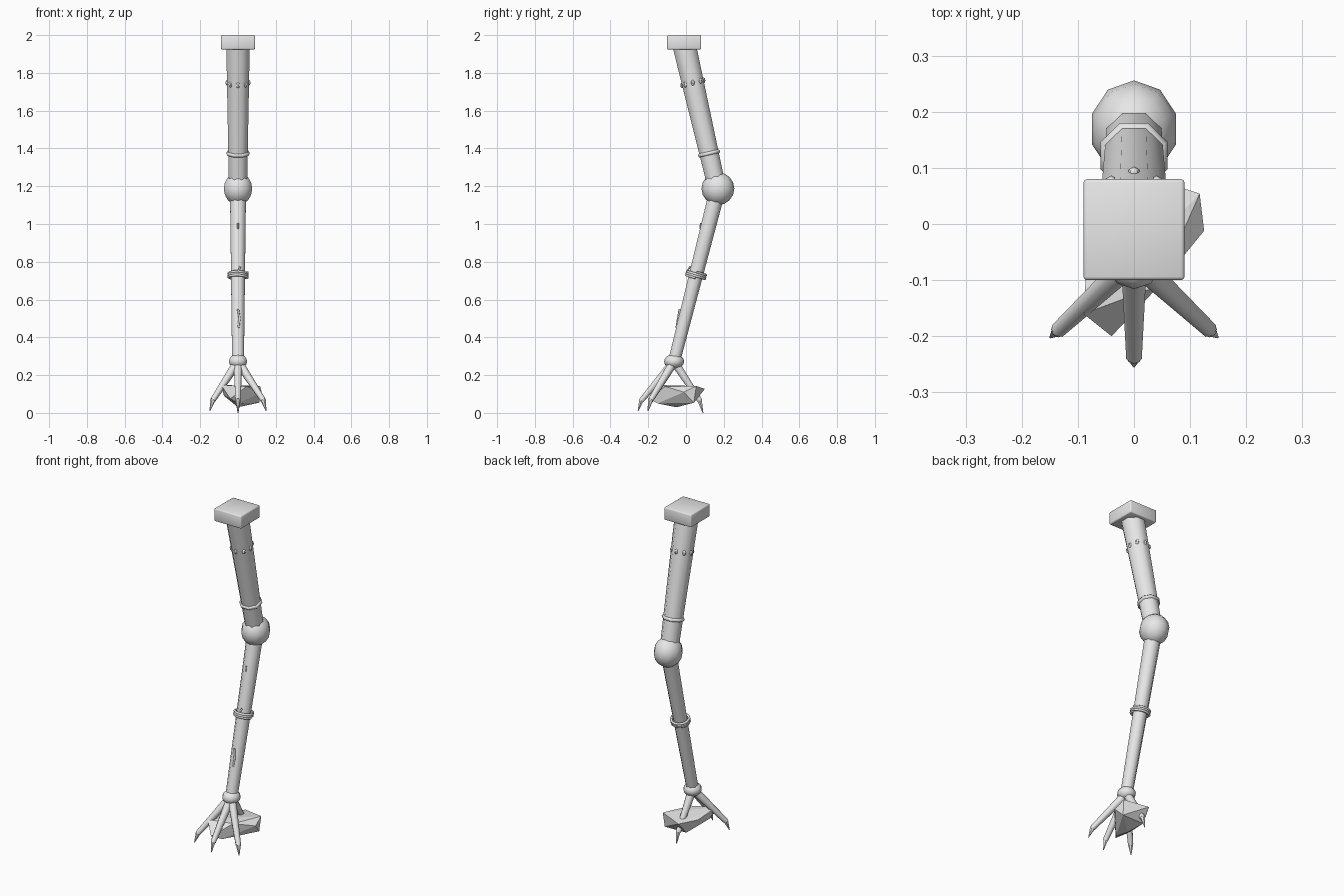
import bpy
import bmesh
import math
from mathutils import Vector, Matrix

old = bpy.data.objects.get("Cube")
if old:
    bpy.data.objects.remove(old, do_unlink=True)

GREY = (0.8, 0.8, 0.8, 1.0)
metal = bpy.data.materials.new("plain grey")
metal.use_nodes = True
metal.diffuse_color = GREY
metal.node_tree.nodes["Principled BSDF"].inputs["Base Color"].default_value = GREY


def finish(name, bm, smooth=True):
    """Turn a bmesh into a named, shaded object."""
    mesh = bpy.data.meshes.new(name)
    bmesh.ops.recalc_face_normals(bm, faces=bm.faces[:])
    bm.to_mesh(mesh)
    bm.free()
    mesh.materials.append(metal)
    obj = bpy.data.objects.new(name, mesh)
    bpy.context.collection.objects.link(obj)
    if smooth:
        bpy.ops.object.select_all(action="DESELECT")
        obj.select_set(True)
        bpy.context.view_layer.objects.active = obj
        bpy.ops.object.shade_smooth_by_angle(angle=math.radians(50))
    return obj


def frame(origin, direction):
    """Matrix that puts local z along a direction."""
    turn = Vector(direction).to_track_quat("Z", "Y").to_matrix().to_4x4()
    return Matrix.Translation(origin) @ turn


def rod(name, start, end, r_start, r_end, sides=8):
    """Tapered bar between two points."""
    a, b = Vector(start), Vector(end)
    bm = bmesh.new()
    place = frame((a + b) / 2, b - a) @ Matrix.Rotation(math.pi / sides, 4, "Z")
    bmesh.ops.create_cone(bm, cap_ends=True, segments=sides, radius1=r_start,
                          radius2=r_end, depth=(b - a).length, matrix=place)
    return finish(name, bm)


def ball(name, centre, radii, segments=10, rings=8):
    bm = bmesh.new()
    bmesh.ops.create_uvsphere(bm, u_segments=segments, v_segments=rings, radius=1,
                              matrix=Matrix.Translation(centre) @ Matrix.Diagonal((*radii, 1)))
    return finish(name, bm)


def wire(name, points, radius, closed=False):
    """Thin round wire through points."""
    curve = bpy.data.curves.new(name, "CURVE")
    curve.dimensions = "3D"
    curve.bevel_depth = radius
    curve.bevel_resolution = 1
    curve.use_fill_caps = True
    spline = curve.splines.new("POLY")
    spline.points.add(len(points) - 1)
    for p, co in zip(spline.points, points):
        p.co = (*co, 1)
    spline.use_cyclic_u = closed
    curve.materials.append(metal)
    obj = bpy.data.objects.new(name, curve)
    bpy.context.collection.objects.link(obj)
    return obj


# Mounting block at the hip
bm = bmesh.new()
bmesh.ops.create_cube(bm, size=1, matrix=Matrix.Translation((0, -0.01, 1.962))
                      @ Matrix.Diagonal((0.18, 0.18, 0.076, 1)))
bmesh.ops.bevel(bm, geom=bm.edges[:], offset=0.006, segments=2, affect="EDGES", profile=0.5)
finish("mounting_block", bm)

# Upper and lower leg bars with the knee and ankle joints
hip, upper_end = Vector((0, -0.008, 1.94)), Vector((0, 0.162, 1.2))
knee, ankle = Vector((0, 0.169, 1.187)), Vector((0, -0.063, 0.272))
upper_dir = upper_end - hip
lower_dir = ankle - knee
rod("upper_leg", hip, upper_end, 0.067, 0.052)
ball("knee_joint", knee, (0.079, 0.087, 0.087))
rod("lower_leg", knee, ankle, 0.046, 0.034)
ball("ankle_joint", ankle, (0.051, 0.053, 0.039))

# Collar ring above the knee
collar = frame(hip + upper_dir * 0.765, upper_dir) @ Matrix.Rotation(math.pi / 8, 4, "Z")
wire("collar_ring", [collar @ Vector((0.054 * math.cos(i * math.pi / 4),
                                      0.054 * math.sin(i * math.pi / 4), 0))
                     for i in range(8)], 0.011, closed=True)

# Rivets around the upper leg
band = frame(hip + upper_dir * 0.26, upper_dir)
for i in range(8):
    angle = i * math.pi / 4
    spot = band @ Vector((0.057 * math.cos(angle), 0.057 * math.sin(angle), 0))
    ball(f"rivet_{i + 1}", spot, (0.011, 0.011, 0.016), 6, 4)

# Wire wound round the lower leg, with a loose end
coil = frame(knee + lower_dir * 0.5, lower_dir)
turns, steps = 3, 12
points = []
for i in range(turns * steps + 1):
    a = 2 * math.pi * i / steps
    points.append(coil @ Vector((0.05 * math.cos(a), 0.05 * math.sin(a),
                                 0.015 - 0.03 * i / (turns * steps))))
wire("wire_coil", points, 0.007)
wire("loose_wire_end", [(-0.005, 0.005, 0.735), (0.004, 0.01, 0.755), (0.012, 0.022, 0.775)], 0.005)

# Raised scratches on the shin
wire("shin_sliver", [(0, -0.033, 0.55), (0.008, -0.042, 0.5), (0.002, -0.05, 0.45)], 0.006)
wire("upper_shin_sliver", [(0, 0.078, 1.005), (0, 0.073, 0.975)], 0.004)

# Toes and claws: three forward, one back
toes = {
    "left": ((0.134, -0.188, 0.066), (0.149, -0.202, 0.01)),
    "right": ((-0.134, -0.188, 0.066), (-0.149, -0.202, 0.01)),
    "middle": ((0, -0.236, 0.066), (0, -0.254, 0.01)),
    "back": ((0, 0.072, 0.066), (0, 0.09, 0.0)),
}
for side, (end, tip) in toes.items():
    start = ankle + (Vector(end) - ankle) * 0.08
    rod(f"{side}_toe", start, end, 0.024, 0.015)
    ball(f"{side}_toe_knuckle", end, (0.014, 0.014, 0.014), 8, 6)
    rod(f"{side}_claw", end, tip, 0.014, 0.002, 6)

# Faceted rock held in the foot
bm = bmesh.new()
for co in [(-0.09, -0.16, 0.148), (-0.04, -0.2, 0.075), (0.045, -0.11, 0.14),
           (0.125, -0.012, 0.11), (0.117, 0.054, 0.142), (-0.02, 0.1, 0.127),
           (-0.08, 0.0, 0.13), (0.112, 0.042, 0.054), (0.0, -0.05, 0.03),
           (-0.03, 0.04, 0.055), (0.0, -0.15, 0.05), (-0.074, -0.12, 0.09)]:
    bm.verts.new(co)
hull = bmesh.ops.convex_hull(bm, input=bm.verts[:])
loose = [v for v in bm.verts if not v.link_faces]
bmesh.ops.delete(bm, geom=loose, context="VERTS")
finish("rock", bm, smooth=False)
